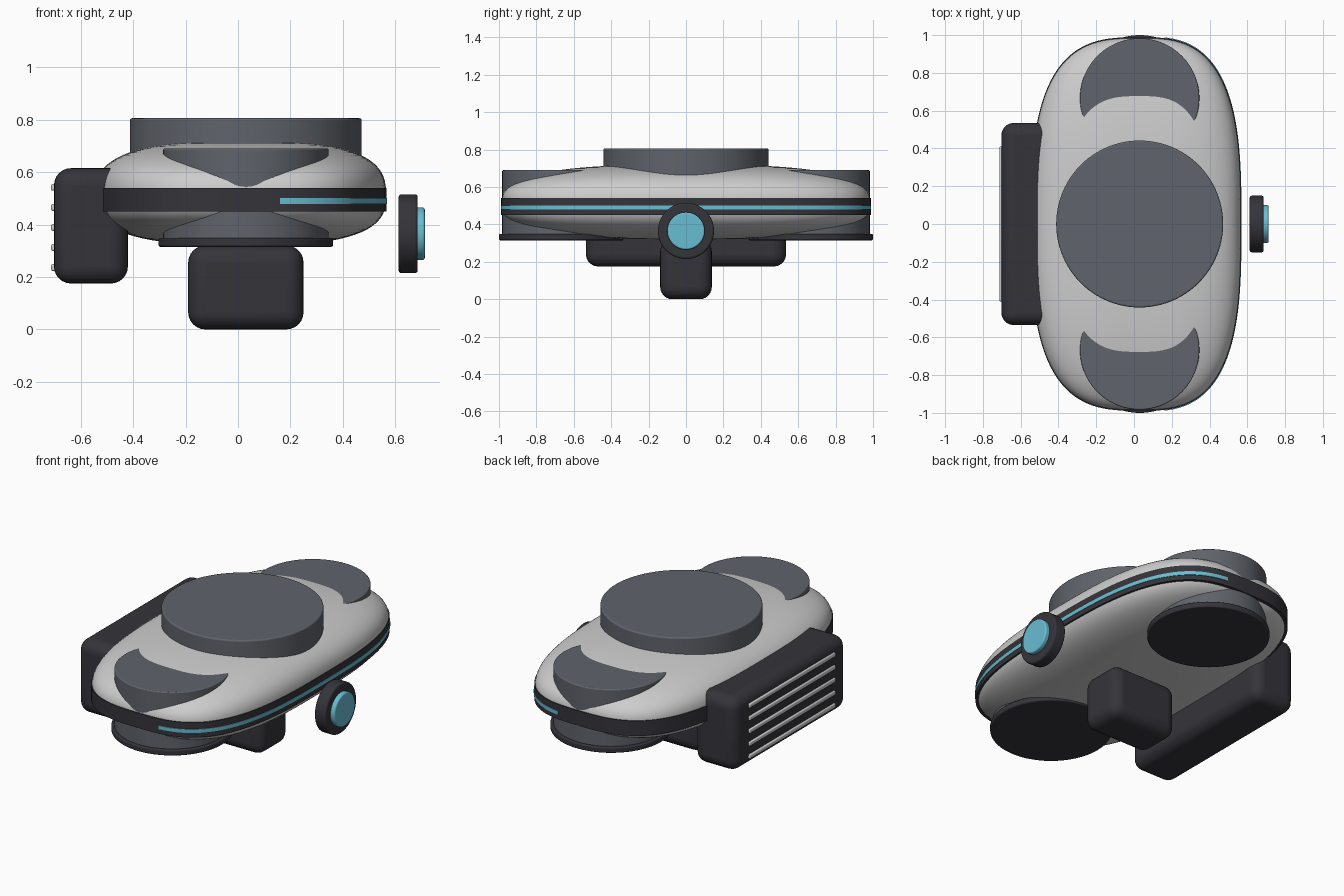
import bpy, bmesh, math
from mathutils import Matrix

if "Cube" in bpy.data.objects:
    bpy.data.objects.remove(bpy.data.objects["Cube"])

CX = 0.03   # centreline of the pod


def mat(name, rgb):
    m = bpy.data.materials.new(name)
    m.diffuse_color = (*rgb, 1)
    m.use_nodes = True
    m.node_tree.nodes["Principled BSDF"].inputs["Base Color"].default_value = m.diffuse_color
    return m


LIGHT = mat("light_grey", (0.61, 0.61, 0.61))
SLATE = mat("slate_grey", (0.115, 0.125, 0.145))
DARK = mat("dark_charcoal", (0.035, 0.034, 0.042))
CYAN = mat("cyan", (0.14, 0.51, 0.64))


def finish(name, bm, material, bevel=0, segments=3):
    bmesh.ops.recalc_face_normals(bm, faces=bm.faces)
    me = bpy.data.meshes.new(name)
    bm.to_mesh(me)
    bm.free()
    ob = bpy.data.objects.new(name, me)
    bpy.context.collection.objects.link(ob)
    me.materials.append(material)
    if bevel:
        b = ob.modifiers.new("bevel", 'BEVEL')
        b.width, b.segments = bevel, segments
        b.limit_method = 'ANGLE'
        b.angle_limit = math.radians(40)
    bpy.context.view_layer.objects.active = ob
    ob.select_set(True)
    bpy.ops.object.shade_smooth_by_angle(angle=math.radians(35))
    ob.select_set(False)
    return ob


def box(name, lo, hi, material, bevel, segments=6):
    bm = bmesh.new()
    bmesh.ops.create_cube(bm, size=1)
    for v in bm.verts:
        v.co = [l + (c + 0.5) * (h - l) for c, l, h in zip(v.co, lo, hi)]
    return finish(name, bm, material, bevel, segments)


def disc(name, centre, r, depth, material, bevel, axis='Z'):
    bm = bmesh.new()
    bmesh.ops.create_cone(bm, cap_ends=True, segments=96, radius1=r, radius2=r, depth=depth)
    if axis == 'X':
        bm.transform(Matrix.Rotation(math.pi / 2, 4, 'Y'))
    bm.transform(Matrix.Translation(centre))
    return finish(name, bm, material, bevel)


def power(v, n):
    return math.copysign(abs(v) ** (2 / n), v)


def outline(t, s=1.0):
    # rounded plan outline, slightly wider on the left
    c = power(math.cos(t), 3.0)
    return CX + s * c * (0.535 if c > 0 else 0.573), s * 0.985 * power(math.sin(t), 3.0)


# hull shell
N, RINGS = 128, 40
bm = bmesh.new()
rows = []
for j in range(1, RINGS):
    p = -math.pi / 2 + math.pi * j / RINGS
    r, h = power(math.cos(p), 2.8), power(math.sin(p), 2.8)
    z = 0.51 + h * (0.21 if h > 0 else 0.19)
    rows.append([bm.verts.new((*outline(2 * math.pi * i / N, r), z)) for i in range(N)])
for a, b in zip(rows, rows[1:]):
    for i in range(N):
        k = (i + 1) % N
        bm.faces.new((a[i], a[k], b[k], b[i]))
for row, z in ((rows[0], 0.32), (rows[-1], 0.72)):
    pole = bm.verts.new((CX, 0, z))
    for i in range(N):
        bm.faces.new((row[i], row[(i + 1) % N], pole))
finish("hull", bm, LIGHT)


def slab(name, angles, scale, z0, z1, material):
    bm = bmesh.new()
    face = bm.faces.new([bm.verts.new((*outline(t, scale), z0)) for t in angles])
    top = bmesh.ops.extrude_face_region(bm, geom=[face])["geom"]
    for v in top:
        if isinstance(v, bmesh.types.BMVert):
            v.co.z = z1
    finish(name, bm, material)


# waist band and glowing strip on the right side only
slab("waist_band", [2 * math.pi * i / N for i in range(N)], 1.004, 0.45, 0.54, DARK)
end = math.acos((0.13 / 0.535) ** 1.5)
slab("light_strip", [-end + 2 * end * i / 80 for i in range(81)], 1.008, 0.479, 0.501, CYAN)

# top turret and end pods with their foot plates
disc("top_turret", (CX, 0, 0.703), 0.442, 0.205, SLATE, 0.008)
for side, y in (("front", -0.667), ("back", 0.667)):
    disc(side + "_pod", (CX, y, 0.515), 0.316, 0.35, SLATE, 0.006)
    disc(side + "_foot_plate", (CX, y, 0.332), 0.333, 0.034, DARK, 0.007)

# belly block and side pack
box("belly_block", (-0.19, -0.138, 0), (0.25, 0.138, 0.32), DARK, 0.065)
box("side_pack", (-0.702, -0.535, 0.175), (-0.42, 0.535, 0.615), DARK, 0.065)

# vent slats on the pack
for i in range(5):
    z = 0.236 + 0.0765 * i
    box(f"vent_slat_{i + 1}", (-0.713, -0.41, z - 0.013), (-0.69, 0.41, z + 0.013), LIGHT, 0.006, 2)

# floating sensor on the right
disc("sensor_housing", (0.649, 0, 0.365), 0.15, 0.073, DARK, 0.01, 'X')
disc("sensor_lens", (0.69, 0, 0.365), 0.1, 0.045, CYAN, 0.008, 'X')
